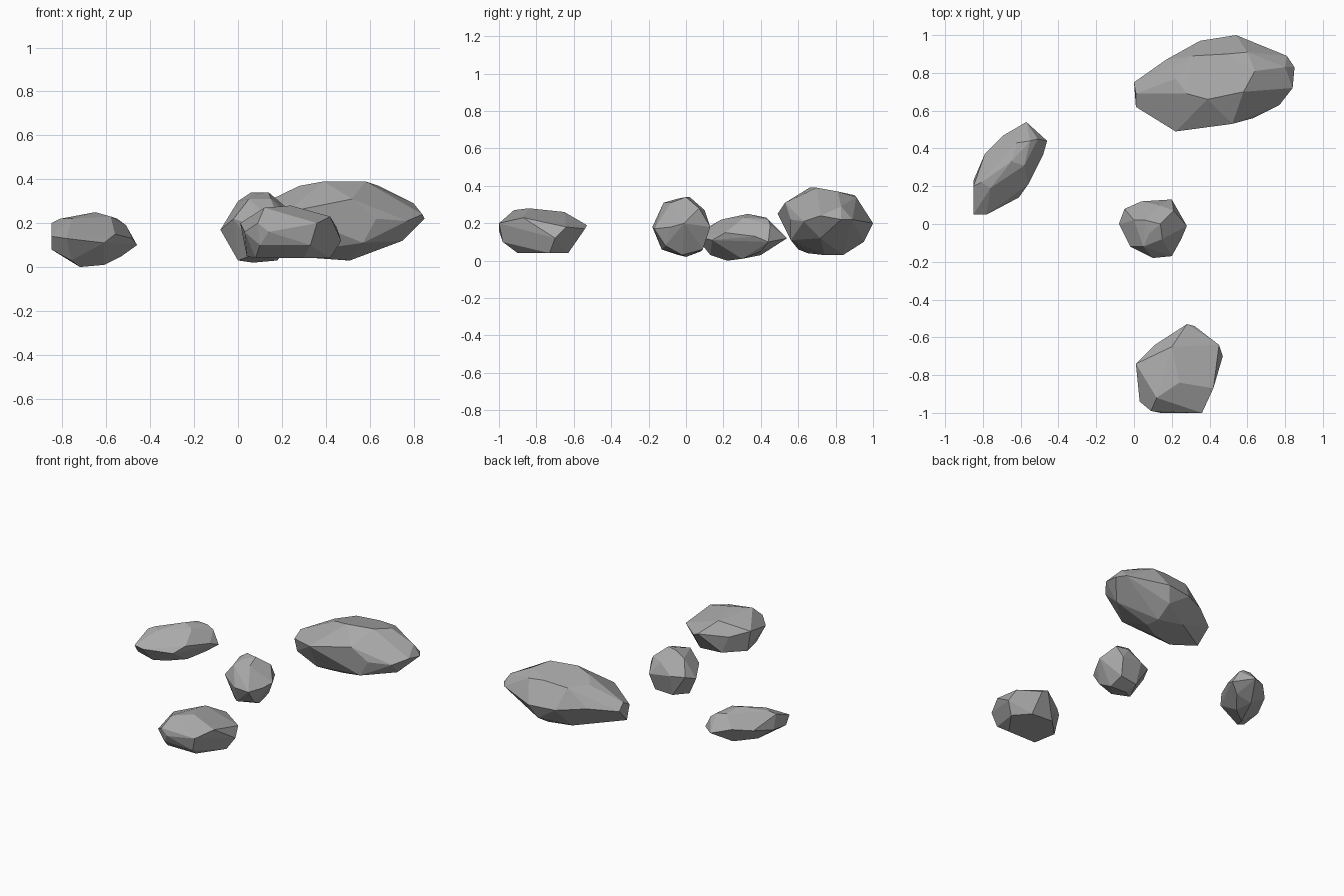
import bpy
import bmesh
import math
from mathutils import Vector

UNIT = 0.01            # corner positions below are in hundredths
FACET_MERGE = math.radians(9)

default_cube = bpy.data.objects.get("Cube")
if default_cube:
    bpy.data.objects.remove(default_cube, do_unlink=True)


def make_material(name, colour):
    material = bpy.data.materials.new(name)
    material.use_nodes = True
    material.diffuse_color = colour
    shader = material.node_tree.nodes.get("Principled BSDF")
    shader.inputs["Base Color"].default_value = colour
    shader.inputs["Roughness"].default_value = 0.9
    return material


def make_rock(name, material, crown, girdle, base):
    """Wrap a faceted convex stone around its crown, girdle and base corners."""
    mesh = bpy.data.meshes.new(name)
    builder = bmesh.new()
    for corner in crown + girdle + base:
        builder.verts.new(Vector(corner) * UNIT)

    # Shrink wrap the corners, then drop any that fell inside
    hull = bmesh.ops.convex_hull(builder, input=builder.verts[:])
    leftovers = {item for item in hull["geom_interior"] + hull["geom_unused"]
                 if isinstance(item, bmesh.types.BMVert)}
    bmesh.ops.delete(builder, geom=list(leftovers), context="VERTS")

    # Join nearly level triangles into broad chiselled facets
    bmesh.ops.dissolve_limit(builder, angle_limit=FACET_MERGE,
                             verts=builder.verts[:], edges=builder.edges[:])
    bmesh.ops.recalc_face_normals(builder, faces=builder.faces[:])
    for face in builder.faces:
        face.smooth = False
    builder.to_mesh(mesh)
    builder.free()

    mesh.materials.append(material)
    rock = bpy.data.objects.new(name, mesh)
    bpy.context.scene.collection.objects.link(rock)
    return rock


stone_grey = make_material("stone grey", (0.4, 0.4, 0.4, 1.0))

# Long boulder at the back
make_rock(
    "long_back_boulder", stone_grey,
    crown=[(22, 77, 34), (28, 69, 37), (39, 66, 39), (58, 70, 39), (64, 81, 37),
           (60, 91, 34), (49, 90, 35), (31, 89, 34), (80, 83, 29)],
    girdle=[(0, 75, 20), (1, 69, 24), (1, 62, 20), (1, 65, 10), (22, 49, 25),
            (52, 53, 31), (63, 56, 22), (77, 63, 21), (84, 72, 24), (85, 83, 22),
            (81, 89, 22), (54, 100, 20), (35, 97, 20), (17, 87, 22)],
    base=[(20, 60, 6), (36, 65, 4), (57, 56, 11), (75, 72, 12), (51, 74, 3),
          (50, 84, 3), (50, 95, 10), (30, 85, 6)],
)

# Small round stone in the middle
make_rock(
    "round_middle_stone", stone_grey,
    crown=[(6, 2, 34), (14, 0, 34), (8, -5, 33), (15, -8, 31), (21, 7, 28),
           (13, 10, 27), (0, 2, 30), (5, -12, 31)],
    girdle=[(-8, 0, 17), (-5, 8, 20), (4, 12, 20), (20, 13, 18), (28, -1, 20),
            (25, -8, 18), (20, -17, 17), (10, -18, 18), (-2, -12, 22)],
    base=[(0, -4, 3), (7, 0, 2), (18, -2, 3), (5, 8, 5), (18, 9, 6),
          (20, -11, 8), (8, -13, 6)],
)

# Slanted stone on one side
make_rock(
    "slanted_side_stone", stone_grey,
    crown=[(-81, 22, 22), (-76, 19, 22), (-65, 33, 25), (-62, 43, 23),
           (-55, 44, 22), (-58, 31, 23)],
    girdle=[(-85, 5, 14), (-85, 20, 20), (-78, 5, 13), (-61, 14, 11),
            (-56, 21, 15), (-48, 37, 13), (-46, 44, 10), (-51, 45, 19),
            (-57, 54, 12), (-69, 47, 15), (-79, 37, 13), (-85, 23, 10)],
    base=[(-85, 9, 8), (-76, 13, 3), (-72, 22, 0), (-61, 30, 1),
          (-53, 40, 5), (-65, 40, 3)],
)

# Blunt stone at the front
make_rock(
    "blunt_front_stone", stone_grey,
    crown=[(12, -92, 27), (24, -84, 28), (42, -87, 23), (20, -65, 26),
           (5, -75, 22)],
    girdle=[(9, -99, 20), (14, -100, 16), (36, -100, 20), (33, -98, 10),
            (10, -97, 10), (3, -94, 16), (1, -74, 20), (11, -64, 17),
            (28, -53, 19), (32, -54, 17), (45, -64, 18), (47, -70, 12)],
    base=[(4, -75, 5), (8, -90, 4), (30, -90, 4), (42, -73, 4),
          (33, -63, 4), (16, -63, 5)],
)
